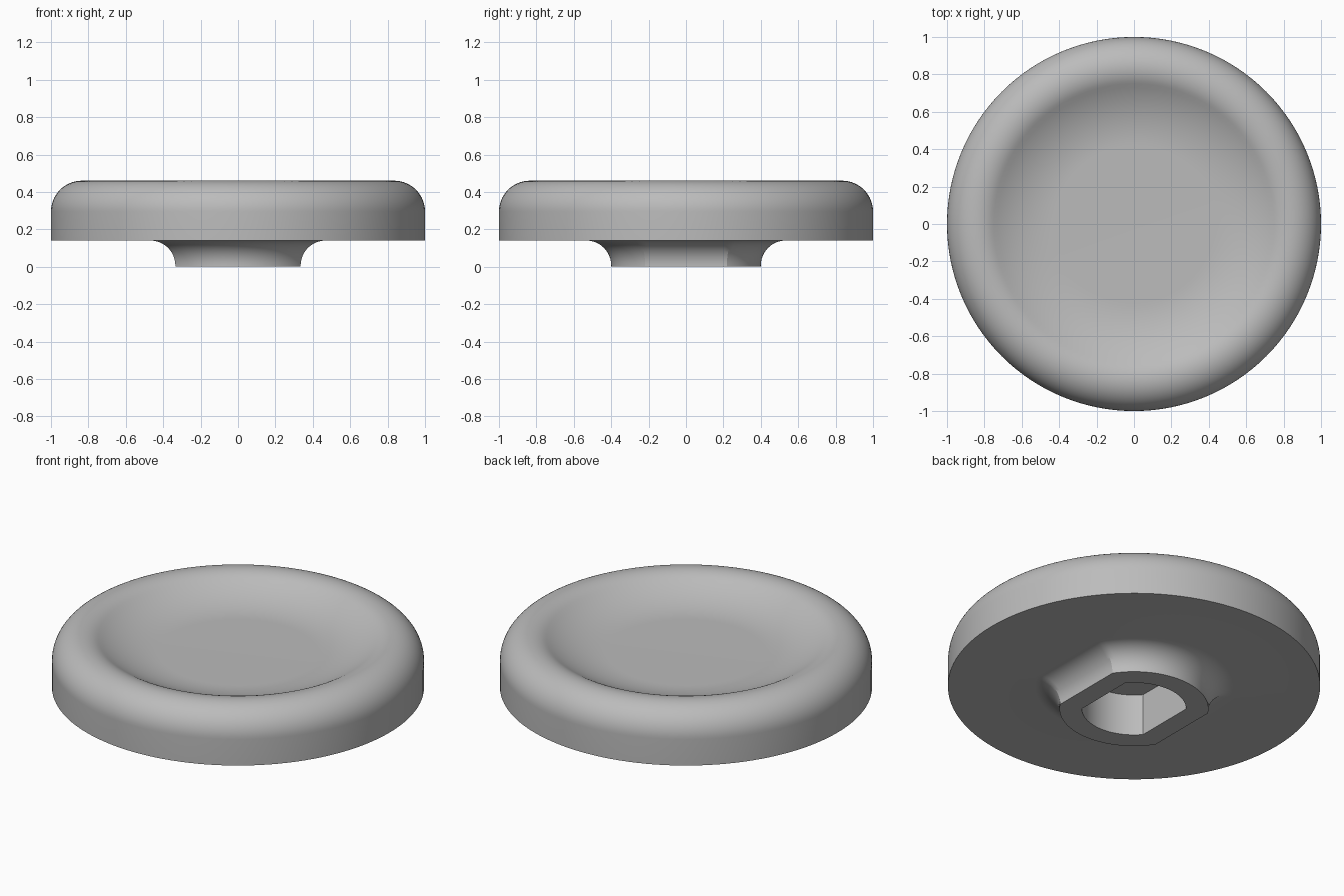
import bpy, bmesh
from math import pi, sin, cos, acos, radians

if "Cube" in bpy.data.objects:
    bpy.data.objects.remove(bpy.data.objects["Cube"])

FLAT_STEPS, ARC_STEPS = 24, 40            # steps per flat side and per round side
EVEN = pi * FLAT_STEPS / (2 * (FLAT_STEPS + ARC_STEPS))
UNDERSIDE, TOP = 0.14, 0.46


def ring(bm, radius, z, flat=None):
    """Circle, or a circle cut by two flats at x = +/-flat."""
    corner = acos(flat / radius) if flat else EVEN
    verts = []
    for side in (0, pi):
        for i in range(FLAT_STEPS):
            a = side - corner + 2 * corner * i / FLAT_STEPS
            r = flat / abs(cos(a)) if flat else radius
            verts.append(bm.verts.new((r * cos(a), r * sin(a), z)))
        for i in range(ARC_STEPS):
            a = side + corner + (pi - 2 * corner) * i / ARC_STEPS
            verts.append(bm.verts.new((radius * cos(a), radius * sin(a), z)))
    return verts


def arc(cx, cz, r, start, end, steps):
    """Points of an arc in the radius/height plane, angles in degrees."""
    angles = [radians(start + (end - start) * i / steps) for i in range(steps + 1)]
    return [(cx + r * cos(a), cz + r * sin(a)) for a in angles]


bm = bmesh.new()

# Dished top: shallow hollow, rolled rim, straight side
slope, rim, hollow = 31, 0.165, 0.64
rim_x, rim_z = 1 - rim, TOP - rim
join_x = rim_x - rim * sin(radians(slope))
join_z = rim_z + rim * cos(radians(slope))
hollow_x = join_x - hollow * sin(radians(slope))
hollow_z = join_z + hollow * cos(radians(slope))
profile = arc(hollow_x, hollow_z, hollow, -90, slope - 90, 14)
profile += arc(rim_x, rim_z, rim, 90 + slope, 0, 22)[1:]
profile.append((1, UNDERSIDE))
rings = [ring(bm, r, z) for r, z in profile]

# Stem: fillet flaring into the underside, two flats left and right
stem_r, stem_flat, fillet = 0.40, 0.335, 0.133
for grow, z in arc(fillet, UNDERSIDE - fillet, fillet, 90, 180, 12):
    rings.append(ring(bm, stem_r + grow, z, stem_flat + grow))
rings.append(ring(bm, stem_r, 0, stem_flat))

# Socket: same outline, one wall thickness further in
wall, socket_top = 0.12, 0.247
for z in (0, socket_top):
    rings.append(ring(bm, stem_r - wall, z, stem_flat - wall))

for a, b in zip(rings, rings[1:]):
    for i in range(len(a)):
        j = (i + 1) % len(a)
        bm.faces.new((a[i], b[i], b[j], a[j]))
bm.faces.new(rings[0])
bm.faces.new(rings[-1])
bmesh.ops.recalc_face_normals(bm, faces=bm.faces)

mesh = bpy.data.meshes.new("dished_knob")
bm.to_mesh(mesh)
bm.free()
knob = bpy.data.objects.new("dished_knob", mesh)
bpy.context.collection.objects.link(knob)

# Plain grey finish
grey = bpy.data.materials.new("plain grey")
grey.use_nodes = True
colour = (0.5, 0.5, 0.5, 1)
grey.diffuse_color = colour
grey.node_tree.nodes["Principled BSDF"].inputs["Base Color"].default_value = colour
mesh.materials.append(grey)

bpy.ops.object.select_all(action="DESELECT")
knob.select_set(True)
bpy.context.view_layer.objects.active = knob
bpy.ops.object.shade_smooth_by_angle(angle=radians(25))
